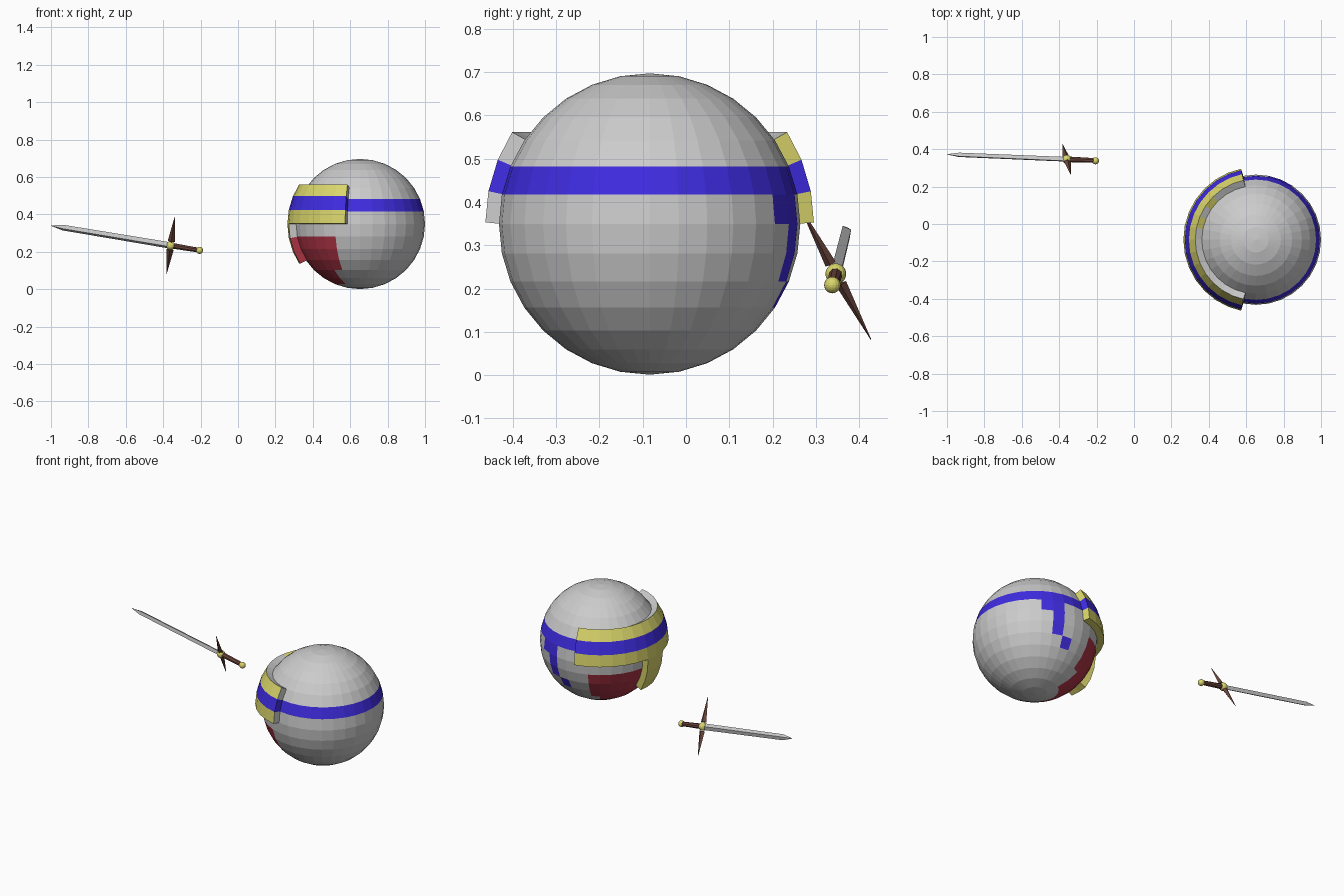
import bpy, bmesh, math
from mathutils import Vector, Matrix

if "Cube" in bpy.data.objects:
    bpy.data.objects.remove(bpy.data.objects["Cube"])

def material(name, rgb):
    m = bpy.data.materials.new(name)
    m.diffuse_color = (*rgb, 1)
    m.use_nodes = True
    m.node_tree.nodes["Principled BSDF"].inputs["Base Color"].default_value = m.diffuse_color
    return m

STEEL = material("steel", (0.8, 0.8, 0.8))
BLUE = material("blue_cloth", (0.05, 0.025, 0.75))
GOLD = material("gold", (0.7, 0.67, 0.15))
RED = material("red_paint", (0.42, 0.035, 0.06))
BROWN = material("brown", (0.15, 0.06, 0.045))

def finish(bm, name, mats):
    bmesh.ops.recalc_face_normals(bm, faces=bm.faces[:])
    me = bpy.data.meshes.new(name)
    bm.to_mesh(me)
    bm.free()
    for m in mats:
        me.materials.append(m)
    ob = bpy.data.objects.new(name, me)
    bpy.context.collection.objects.link(ob)
    return ob

# Round body: painted faces picked by column (angle) and row (latitude)
STEP = math.pi / 16
bm = bmesh.new()
bmesh.ops.create_uvsphere(bm, u_segments=32, v_segments=16, radius=0.348)

raised = []
for f in bm.faces:
    c = f.calc_center_median()
    col = int((math.atan2(c.y, c.x) % (2 * math.pi)) // STEP)
    row = math.floor(math.atan2(c.z, math.hypot(c.x, c.y)) / STEP)
    visor = 9 <= col <= 22 and 0 <= row <= 2
    nose = col in (15, 16) and -3 <= row <= -1
    tail = (row, col) in {(0, 5), (0, 6), (-1, 6), (-2, 6), (-3, 7)}
    if visor or nose:
        raised.append(f)
    if row == 1 or tail:
        f.material_index = 1
    elif visor or nose:
        f.material_index = 2
    elif -4 <= row <= -2 and 10 <= col <= 21 or -6 <= row <= -5 and 11 <= col <= 20:
        f.material_index = 3

# Raised visor and nose guard, pushed out along the averaged face normals
normals = {f: f.normal.copy() for f in raised}
push = {}
for f in raised:
    for v in f.verts:
        key = tuple(round(x, 5) for x in v.co)
        push[key] = push.get(key, Vector()) + normals[f]
geom = bmesh.ops.extrude_face_region(bm, geom=raised)["geom"]
for v in [g for g in geom if isinstance(g, bmesh.types.BMVert)]:
    v.co += push[tuple(round(x, 5) for x in v.co)].normalized() * 0.04
old = [f for f in raised if f.is_valid]
if old:
    bmesh.ops.delete(bm, geom=old, context='FACES')
body = finish(bm, "round_body", [STEEL, BLUE, GOLD, RED])
body.location = (0.652, -0.084, 0.349)

# Sword frame: X runs along the blade, Z along the crossguard
pommel_at = Vector((-0.206, 0.338, 0.208))
guard_at = Vector((-0.360, 0.346, 0.234))
tip_at = Vector((-1.0, 0.371, 0.34))
ax = (tip_at - pommel_at).normalized()
gz = Vector((0.04, -0.162, 0.304))
gz = (gz - ax * gz.dot(ax)).normalized()
gy = gz.cross(ax)
FRAME = Matrix((ax, gy, gz)).transposed().to_4x4()
FRAME.translation = guard_at

def loft(name, sections, axis, mat, sides=4):
    """Stack rings along a sword axis: (distance, half size a, half size b)."""
    bm = bmesh.new()
    rings = []
    for t, a, b in sections:
        ring = []
        for i in range(sides):
            w = 2 * math.pi * i / sides
            p, q = a * math.cos(w), b * math.sin(w)
            ring.append(bm.verts.new((t, p, q) if axis == 'X' else (p, q, t)))
        rings.append(ring)
    for lo, hi in zip(rings, rings[1:]):
        for i in range(sides):
            j = (i + 1) % sides
            bm.faces.new((lo[i], lo[j], hi[j], hi[i]))
    bm.faces.new(rings[0])
    bm.faces.new(rings[-1])
    ob = finish(bm, name, [mat])
    ob.matrix_world = FRAME
    return ob

length = (tip_at - guard_at).length
loft("sword_blade", [(0, 0.014, 0.019), (length - 0.065, 0.013, 0.017),
                     (length, 0.001, 0.001)], 'X', STEEL)
loft("sword_grip", [(-0.155, 0.013, 0.013), (0, 0.016, 0.016)], 'X', BROWN, 8)

# Crossguard spikes
for s, side in ((1, "upper"), (-1, "lower")):
    loft(side + "_guard_spike", [(s * 0.026, 0.019, 0.013),
                                 (s * 0.174, 0.0008, 0.0008)], 'Z', BROWN)

# Gold balls
for name, pos, r in (("pommel", pommel_at, 0.019), ("guard_ball", guard_at, 0.024)):
    bm = bmesh.new()
    bmesh.ops.create_uvsphere(bm, u_segments=16, v_segments=10, radius=r)
    finish(bm, name, [GOLD]).location = pos
